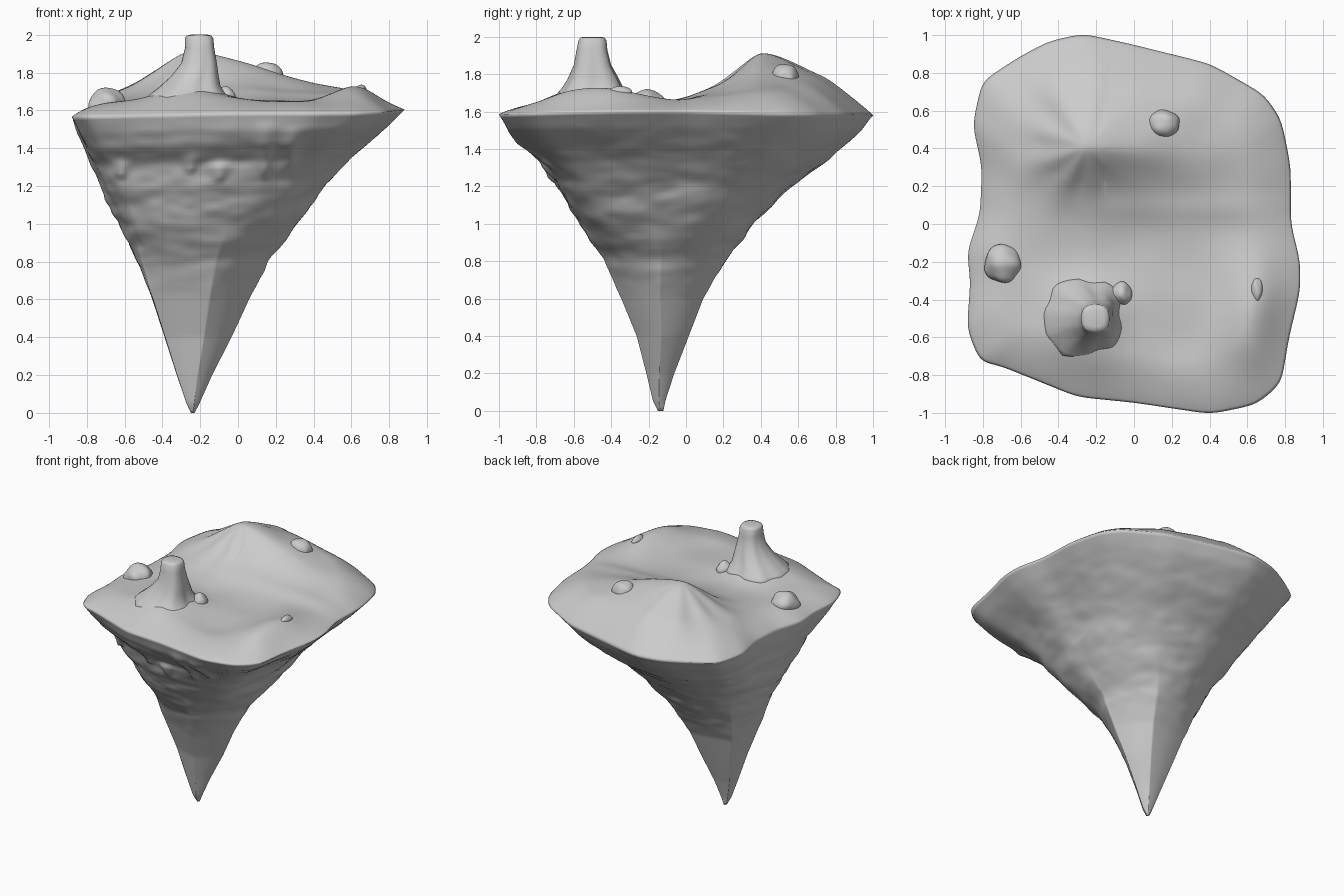
import bpy, bmesh, math
from mathutils import Vector, noise

if "Cube" in bpy.data.objects:
    bpy.data.objects.remove(bpy.data.objects["Cube"])

SEG = 260
RIM = 1.585


def lerp_table(table, key):
    """Linear interpolation of rows keyed by their first value."""
    for a, b in zip(table, table[1:]):
        if key <= b[0]:
            f = (key - a[0]) / (b[0] - a[0])
            return [p + (q - p) * f for p, q in zip(a[1:], b[1:])]
    return list(table[-1][1:])


def finish(name, bm):
    me = bpy.data.meshes.new(name)
    bm.to_mesh(me)
    bm.free()
    for p in me.polygons:
        p.use_smooth = True
    ob = bpy.data.objects.new(name, me)
    bpy.context.collection.objects.link(ob)
    return ob


def loft(name, rings):
    """Closed skin through counter-clockwise rings, bottom to top, smooth shaded."""
    bm = bmesh.new()
    loops = [[bm.verts.new(p) for p in r] for r in rings]
    n = len(loops[0])
    for a, b in zip(loops, loops[1:]):
        for i in range(n):
            j = (i + 1) % n
            bm.faces.new((a[i], a[j], b[j], b[i]))
    bm.faces.new(loops[0][::-1])
    bm.faces.new(loops[-1])
    bmesh.ops.recalc_face_normals(bm, faces=bm.faces)
    return finish(name, bm)


def gauss(x, y, cx, cy, sx, sy):
    return math.exp(-((x - cx) / sx) ** 2 - ((y - cy) / sy) ** 2)


# Rim outline seen from above
plan = [(-.27, 1), (0, .94), (.4, .84), (.68, .68), (.77, .55), (.82, .3), (.82, 0),
        (.87, -.2), (.87, -.35), (.81, -.6), (.77, -.84), (.64, -.95), (.4, -1),
        (0, -.94), (-.3, -.91), (-.62, -.78), (-.72, -.74), (-.81, -.73), (-.88, -.55),
        (-.86, -.3), (-.88, -.15), (-.81, .05), (-.80, .3), (-.85, .52), (-.80, .75),
        (-.6, .88), (-.45, .96)][::-1]
pts = [Vector(p) for p in plan]
lens = [(pts[(i + 1) % len(pts)] - p).length for i, p in enumerate(pts)]
step, outline, i, run = sum(lens) / SEG, [], 0, 0.0
for k in range(SEG):
    while i < len(pts) - 1 and run + lens[i] < k * step:
        run += lens[i]
        i += 1
    outline.append(pts[i].lerp(pts[(i + 1) % len(pts)], (k * step - run) / lens[i]))
for _ in range(7):
    outline = [(outline[k - 1] + p * 2 + outline[(k + 1) % SEG]) / 4
               for k, p in enumerate(outline)]
xs, ys = [p.x for p in outline], [p.y for p in outline]
unit = [Vector(((p.x - min(xs)) / (max(xs) - min(xs)) * 2 - 1,
                (p.y - min(ys)) / (max(ys) - min(ys)) * 2 - 1)) for p in outline]

# Underside extents: z, xmin, xmax, ymin, ymax
under = [(0, -.25, -.23, -.15, -.12), (.05, -.275, -.205, -.175, -.11),
         (.2, -.33, -.14, -.21, -.06), (.4, -.40, -.04, -.26, .02),
         (.6, -.47, .05, -.34, .10), (.8, -.55, .16, -.43, .22),
         (1.0, -.63, .33, -.575, .37), (1.2, -.73, .48, -.70, .57),
         (1.33, -.775, .60, -.77, .75), (1.42, -.82, .70, -.885, .86),
         (1.5, -.855, .80, -.955, .94), (RIM, -.88, .88, -1, 1)]

# Rock drips on the front wall: x, top z, tip z, radius
drips = [(.14, 1.43, 1.23, .06), (.28, 1.43, 1.29, .05), (-.10, 1.30, 1.22, .06),
         (-.25, 1.34, 1.27, .05), (-.62, 1.32, 1.25, .05)]


def rim_z(u):
    return RIM + .02 * u.x - max(0, u.x) * (.03 * max(0, u.y) + .02 * max(0, -u.y) ** 2)


def section(u, z):
    """Rim shape at the top, rounding off, then a five-sided spike."""
    th = math.atan2(u.y, u.x)
    rnd = Vector((math.cos(th), math.sin(th)))
    w = 2 * math.pi / 5
    facet = math.cos(w / 2) / math.cos((th + .1) % w - w / 2) * 1.08
    low = min(1, max(0, (1.0 - z) / .35))
    rnd *= 1 + (facet - 1) * .65 * low
    k = min(1, (RIM - z) / .75) ** (.9 + .15 * (u.x - u.y))
    return u.lerp(rnd, k)


def drip(x, z):
    """Outward bulge, widening up from the tip and fading at the top."""
    d = 0
    for cx, zt, zb, r in drips:
        t = (z - zb) / (zt - zb)
        if 0 < t < 1.6:
            fade = min(1, t * 4) * min(1, (1.6 - t) / .6)
            d += .03 * fade * math.exp(-((x - cx) / (r * (.3 + .6 * min(t, 1)))) ** 2)
    return d


def terrain(x, y):
    """Height of the ground: peak, shoulder, pillar mound and low swells."""
    dx, dy = x + .25, y - .41
    q = (dx / (.29 if dx < 0 else .65)) ** 2 + (dy / (.24 if dy < 0 else .41)) ** 2
    fall = math.exp(-(q + .015) ** .75)
    a = math.atan2(dy, dx)
    ridge = .014 * math.cos(9 * a) * fall * min(1, q * 1.5) * (1 if dx < .1 else .2)
    z = 1.645 + .28 * fall + ridge
    z += .085 * gauss(x, y, .63, -.48, .17, .3)
    z += .09 * gauss(x, y, -.25, -.5, .21, .19)
    z += .02 * gauss(x, y, -.2, -.75, .3, .15)
    z += .012 * gauss(x, y, .3, .08, .6, .08)
    return z + .008 * noise.noise((x * 4, y * 4, 3))


# Island: spike, underside, rim, ground in one skin
rings = []
LEVELS = 90
for l in range(LEVELS + 1):
    z = RIM * l / LEVELS
    x0, x1, y0, y1 = lerp_table(under, z)
    rough = max(0, min(1, (z - .6) / .25, (RIM - z) / .2))
    ring = []
    for u in unit:
        s = section(u, z)
        p = Vector(((x0 + x1 + s.x * (x1 - x0)) / 2, (y0 + y1 + s.y * (y1 - y0)) / 2, z))
        d = noise.noise((p.x * 3, p.y * 3, z * 11)) * .014
        d += noise.noise((p.x * 8, p.y * 8, z * 20)) * .008
        p += Vector((s.x, s.y, 0)).normalized() * d * rough
        if u.y < -.3:
            p.y -= drip(p.x, z)
        p.z = z * rim_z(u) / RIM
        ring.append(p)
    rings.append(ring)
TOP = 80
for l in range(1, TOP):
    s = 1 - l / TOP
    f = min(1, (1 - s) / .28)
    f = (f * (2 - f)) ** .9
    ring = []
    for u in unit:
        x, y = u.x * .88 * s, u.y * s
        rz = rim_z(u)
        ring.append(Vector((x, y, rz + (terrain(x, y) - rz) * f)))
    rings.append(ring)
loft("island", rings)

# Rock pillar with flared foot: z, xmin, xmax, ymin, ymax
pillar = [(1.64, -.51, -.03, -.74, -.27), (1.69, -.46, -.065, -.695, -.30),
          (1.73, -.41, -.09, -.66, -.335), (1.78, -.355, -.10, -.63, -.36),
          (1.85, -.30, -.11, -.60, -.40), (1.93, -.28, -.125, -.585, -.42),
          (1.98, -.28, -.13, -.575, -.425), (1.995, -.272, -.14, -.565, -.435),
          (2.0, -.25, -.16, -.545, -.455)]
rings = []
for z, x0, x1, y0, y1 in pillar:
    ring = []
    for k in range(48):
        a = 2 * math.pi * k / 48
        c, s = math.cos(a), math.sin(a)
        g = (c ** 4 + s ** 4) ** -.12
        g *= 1 - .07 * max(0, math.sin(5 * a + 1)) * min(1, (2 - z) * 4)
        ring.append(Vector(((x0 + x1) / 2 + c * g * (x1 - x0) / 2,
                            (y0 + y1) / 2 + s * g * (y1 - y0) / 2, z)))
    rings.append(ring)
loft("rock_pillar", rings)


def boulder(name, loc, size):
    bm = bmesh.new()
    bmesh.ops.create_icosphere(bm, subdivisions=4, radius=1)
    for v in bm.verts:
        v.co *= 1 + .15 * noise.noise(v.co * 1.2 + Vector(loc) * 5)
        v.co = Vector([c * s + o for c, s, o in zip(v.co, size, loc)])
    finish(name, bm)


# Loose boulders, half sunk in the ground
boulder("boulder_left", (-.695, -.21, 1.63), (.10, .10, .085))
boulder("boulder_back", (.155, .53, 1.775), (.09, .075, .08))
boulder("boulder_pillar", (-.065, -.37, 1.66), (.055, .06, .065))
boulder("boulder_right", (.65, -.35, 1.705), (.03, .06, .03))
